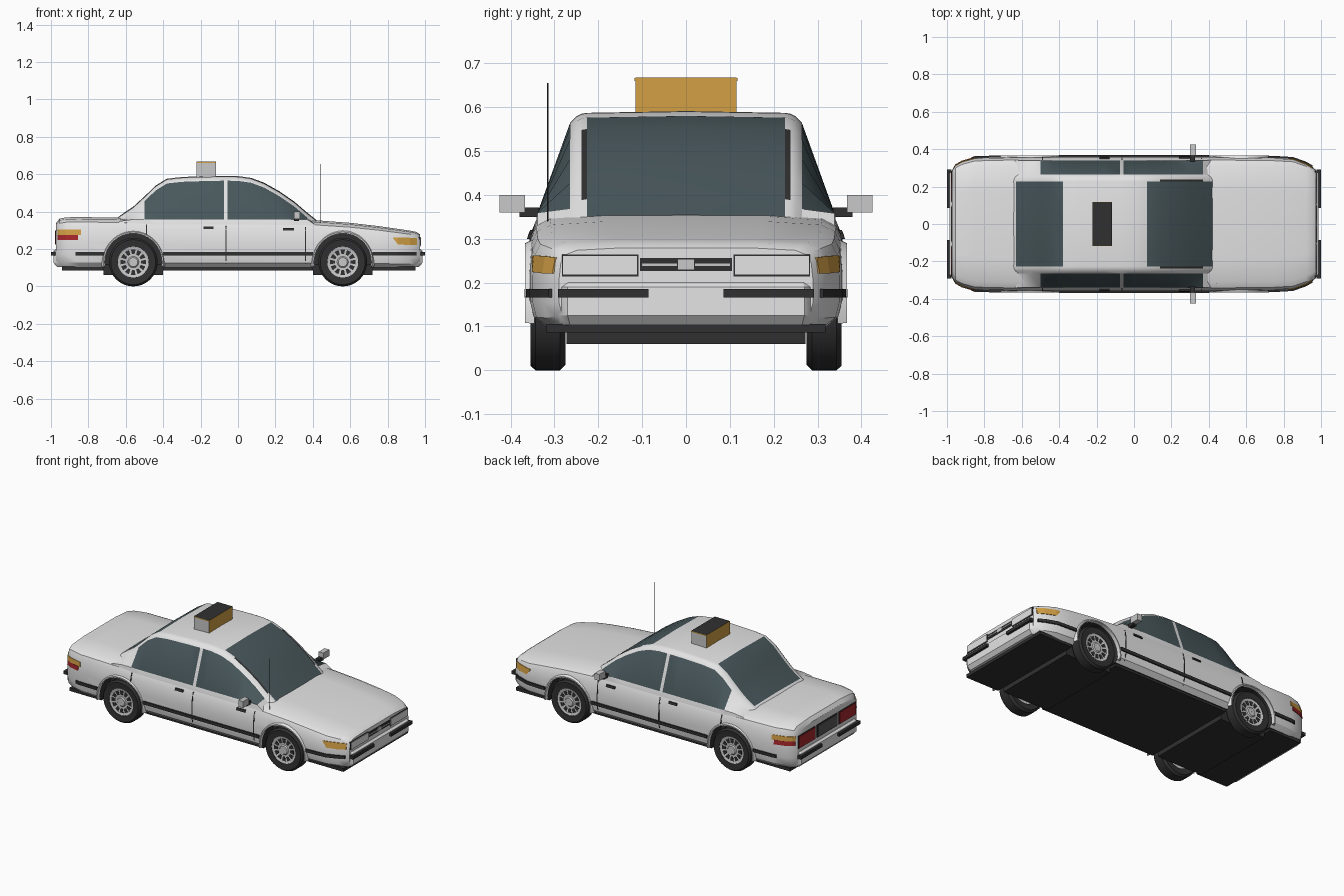
import bpy, bmesh, math
from mathutils import Vector

if "Cube" in bpy.data.objects:
    bpy.data.objects.remove(bpy.data.objects["Cube"])


def material(name, r, g, b):
    m = bpy.data.materials.new(name)
    m.use_nodes = True
    m.diffuse_color = (r, g, b, 1)
    m.node_tree.nodes["Principled BSDF"].inputs["Base Color"].default_value = (r, g, b, 1)
    return m


WHITE = material("body white", .78, .78, .78)
BLACK = material("trim black", .03, .03, .03)
GLASS = material("dark glass", .065, .095, .105)
ORANGE = material("amber", .65, .35, .06)
RED = material("lamp red", .38, .02, .025)
GREY = material("light grey", .58, .58, .58)
PLATE = material("plate grey", .1, .1, .1)


def finish(name, bm, mats, rule=None, smooth=None):
    bmesh.ops.recalc_face_normals(bm, faces=bm.faces)
    bm.normal_update()
    if rule:
        for f in bm.faces:
            f.material_index = rule(f.calc_center_median(), f.normal)
    me = bpy.data.meshes.new(name)
    bm.to_mesh(me)
    bm.free()
    ob = bpy.data.objects.new(name, me)
    bpy.context.collection.objects.link(ob)
    for m in mats:
        me.materials.append(m)
    if smooth:
        smooth_shade(ob, smooth)
    return ob


def smooth_shade(ob, angle):
    bpy.ops.object.select_all(action='DESELECT')
    ob.select_set(True)
    bpy.context.view_layer.objects.active = ob
    bpy.ops.object.shade_smooth_by_angle(angle=math.radians(angle))


def loft(name, rings, mats, rule=None, smooth=None, loop=False):
    """Skin closed rings of points; cap the ends unless looped."""
    bm = bmesh.new()
    vs = [[bm.verts.new(p) for p in r] for r in rings]
    n = len(vs[0])
    pairs = list(zip(vs, vs[1:])) + ([(vs[-1], vs[0])] if loop else [])
    for a, b in pairs:
        for i in range(n):
            j = (i + 1) % n
            bm.faces.new((a[i], a[j], b[j], b[i]))
    if not loop:
        bm.faces.new(vs[0])
        bm.faces.new(vs[-1])
    return finish(name, bm, mats, rule, smooth)


def box(name, x, y, z, mats, rule=None, bevel=0):
    bm = bmesh.new()
    bmesh.ops.create_cube(bm, size=1)
    for v in bm.verts:
        v.co = Vector([(r[0] + r[1]) / 2 + c * (r[1] - r[0]) for c, r in zip(v.co, (x, y, z))])
    if bevel:
        bmesh.ops.bevel(bm, geom=bm.edges[:], offset=bevel, segments=2, affect='EDGES', profile=.5)
    return finish(name, bm, mats, rule)


def lathe(name, profile, centre, mats, smooth=35, steps=40):
    """Spin (radius, y) points about an axis along y."""
    cx, cz = centre
    rings = []
    for i in range(steps):
        a = 2 * math.pi * i / steps
        rings.append([(cx + r * math.cos(a), y, cz + r * math.sin(a)) for r, y in profile])
    return loft(name, rings, mats, None, smooth, True)


# Body: stations of x, half width, top, bottom
STATIONS = [(-.972, .29, .335, .112), (-.955, .315, .357, .105), (-.92, .335, .364, .1),
            (-.85, .355, .365, .1), (-.65, .36, .363, .1), (-.45, .36, .354, .1),
            (.35, .36, .352, .1), (.45, .36, .346, .1), (.6, .358, .335, .1),
            (.75, .356, .318, .1), (.85, .35, .304, .1), (.92, .325, .294, .1),
            (.955, .305, .287, .105), (.972, .29, .276, .112)]
SECTION = [(.9, 0), (.975, .1), (1, .27), (1, .55), (.985, .8), (.95, .92), (.86, .985), (.5, 1.02)]


def half_section(x):
    for a, b in zip(STATIONS, STATIONS[1:]):
        if x <= b[0]:
            break
    t = (x - a[0]) / (b[0] - a[0])
    w, zt, zb = [p + (q - p) * t for p, q in zip(a[1:], b[1:])]
    return [(w * fy, zb + (zt - zb) * fz) for fy, fz in SECTION]


def side_y(x, z):
    """Half width of the body at a given x and height."""
    pts = half_section(x)
    for (y0, z0), (y1, z1) in zip(pts, pts[1:]):
        if z <= z1:
            return y0 + (y1 - y0) * (z - z0) / (z1 - z0)
    return y1


def mirrored_ring(x, half):
    return [(x, y, z) for y, z in half] + [(x, -y, z) for y, z in reversed(half) if y > 0]


body = loft("body", [mirrored_ring(s[0], half_section(s[0])) for s in STATIONS],
            [WHITE, BLACK], lambda c, n: 1 if n.z < -.9 else 0)

# Wheel arches cut from the body, leaving black liners
for x in (-.56, .56):
    for s in (-1, 1):
        ring = [(x + .155 * math.cos(a), .13 + .155 * math.sin(a))
                for a in [2 * math.pi * i / 40 for i in range(40)]]
        cutter = loft("arch_cutter", [[(u, s * y, v) for u, v in ring] for y in (.255, .45)],
                      [WHITE, BLACK], lambda c, n: 1)
        cutter.hide_render = True
        mod = body.modifiers.new("arch", 'BOOLEAN')
        mod.operation, mod.solver, mod.object = 'DIFFERENCE', 'EXACT', cutter
        bpy.context.view_layer.objects.active = body
        bpy.ops.object.modifier_apply(modifier=mod.name)
        bpy.data.objects.remove(cutter)
smooth_shade(body, 32)

# Cabin: x and roof height; windows chosen by band
ROOF = [(-.66, .352), (-.63, .375), (-.56, .422), (-.5, .477), (-.44, .535), (-.38, .572),
        (-.3, .581), (-.15, .586), (-.075, .587), (-.055, .587), (0, .586), (.07, .576),
        (.14, .55), (.22, .505), (.3, .45), (.37, .39), (.42, .35)]


def cabin_half(zt):
    return [(.345, .318), (.339, min(.358, zt - .026)), (.264, zt - .022), (.25, zt - .008),
            (.238, zt - .002), (.226, zt), (0, zt + .004)]


def cabin_colour(c, n):
    y = abs(c.y)
    if .28 < y < .32 and -.5 < c.x < .37 and not -.075 < c.x < -.055:
        return 1
    if y < .2 and n.z > .1 and (-.63 < c.x < -.38 or .07 < c.x < .41):
        return 1
    return 2 if .228 < y < .236 and .13 < c.x < .37 else 0


loft("cabin", [mirrored_ring(x, cabin_half(z)) for x, z in ROOF],
     [WHITE, GLASS, BLACK], cabin_colour, 25)


# Strips and lamps that follow the body side
def wrap(name, points, mat, depth=.004):
    for s, label in ((1, "left_"), (-1, "right_")):
        rings = []
        for x, z0, z1 in points:
            a, b = side_y(x, z0), side_y(x, z1)
            rings.append([(x, s * (a - .01), z0), (x, s * (a + depth), z0),
                          (x, s * (b + depth), z1), (x, s * (b - .01), z1)])
        loft(label + name, rings, [mat])


def seam(name, x, z0, z1):
    for s, label in ((1, "left_"), (-1, "right_")):
        rings = []
        for i in range(9):
            z = z0 + (z1 - z0) * i / 8
            y = side_y(x, z)
            rings.append([(x + dx, s * (y + dy), z) for dx, dy in
                          ((-.003, -.01), (.003, -.01), (.003, .002), (-.003, .002))])
        loft(label + name, rings, [BLACK])


for name, xs in (("door_strip", (-.4, .4)), ("rear_strip", (-.87, -.85, -.715)),
                 ("front_strip", (.72, .75, .85, .92, .955))):
    wrap(name, [(x, .166, .185) for x in xs], BLACK, .008)
wrap("front_handle", [(.24, .299, .312), (.3, .299, .312)], BLACK, .008)
wrap("rear_handle", [(-.185, .308, .32), (-.13, .308, .32)], BLACK, .008)
wrap("front_marker", [(.83, .256, .262), (.855, .224, .262), (.92, .221, .26), (.958, .221, .257)], ORANGE)
wrap("rear_marker", [(x, .275, .304) for x in (-.965, -.955, -.92, -.84)], ORANGE)
wrap("rear_side_lamp", [(x, .248, .275) for x in (-.965, -.955, -.92, -.855)], RED)
seam("rear_door_seam", -.49, .26, .35)
seam("middle_door_seam", -.065, .12, .35)
seam("front_door_seam", .36, .12, .34)

# Bumpers, with paired rubber strips
for e, label in ((1, "front_"), (-1, "rear_")):
    plan = [(.93, .3), (.965, .29), (.986, .27)]
    outline = [(e * x, y) for x, y in plan] + [(e * x, -y) for x, y in reversed(plan)]
    loft(label + "bumper", [[(x - e * d, y * (1 - d), z) for x, y in outline]
                            for z, d in ((.103, .02), (.125, 0), (.19, 0), (.2, .012))], [WHITE], None, 30)
    for s in (-1, 1):
        box(label + "bumper_strip", sorted((e * .975, e)), sorted((s * .085, s * .292)), (.166, .185), [BLACK])


# End lamps, grille and number plate
def end_plate(name, e, y, z, mat, lift=.003):
    box(name, sorted((e * .965, e * (.972 + lift))), sorted(y), z, [mat])


for s in (-1, 1):
    end_plate("headlamp_frame", 1, (s * .108, s * .283), (.214, .264), BLACK)
    end_plate("headlamp", 1, (s * .112, s * .28), (.218, .26), WHITE, .006)
    end_plate("tail_lamp_frame", -1, (s * .115, s * .284), (.222, .302), BLACK)
    end_plate("tail_lamp", -1, (s * .12, s * .28), (.227, .297), RED, .006)
    end_plate("grille_slot", 1, (s * .02, s * .1), (.238, .243), GREY, .006)
end_plate("grille", 1, (-.105, .105), (.226, .256), BLACK)
end_plate("grille_badge", 1, (-.018, .018), (.23, .252), GREY, .006)
end_plate("number_plate_frame", -1, (-.1, .1), (.222, .302), BLACK)
end_plate("number_plate", -1, (-.09, .09), (.23, .295), PLATE, .006)

# Underside
for x in ((-.94, -.72), (-.4, .4), (.72, .95)):
    box("underbody", x, (-.318, .318), (.086, .106), [BLACK])
for x in (-.56, .56):
    box("wheel_well", (x - .158, x + .158), (-.272, .272), (.06, .12), [BLACK])

# Wheels and arch lips
TYRE = [(.08, .28), (.118, .275), (.13, .287), (.13, .343), (.12, .355), (.083, .352)]
RIM = [(.001, .29), (.084, .29), (.084, .35), (.075, .346), (.03, .346), (.024, .352), (.001, .352)]
for x in (-.56, .56):
    for s in (-1, 1):
        lathe("tyre", [(r, s * y) for r, y in TYRE], (x, .13), [BLACK])
        lathe("rim", [(r, s * y) for r, y in RIM], (x, .13), [GREY])
        for i in range(12):
            a = math.tau * i / 12
            wedge = [(r, a + d) for r, d in ((.043, -.16), (.069, -.18), (.069, .18), (.043, .16))]
            loft("rim_slot", [[(x + r * math.cos(t), s * y, .13 + r * math.sin(t)) for r, t in wedge]
                              for y in (.343, .348)], [BLACK])
        lip = []
        for i in range(25):
            a = math.radians(-8 + 196 * i / 24)
            lip.append([(x + r * math.cos(a), s * y, .13 + r * math.sin(a))
                        for r, y in ((.153, .345), (.153, .367), (.16, .367), (.17, .345))])
        loft("arch_lip", lip, [WHITE], None, 40)

# Mirrors, aerial and roof sign
for s in (-1, 1):
    box("mirror_mount", (.3, .325), sorted((s * .335, s * .38)), (.35, .371), [BLACK])
    box("mirror", (.3, .332), sorted((s * .367, s * .425)), (.36, .4), [GREY])
lathe("aerial", [(.001, 0), (.002, 0), (.002, .325), (.001, .325)], (0, 0), [BLACK], steps=8)
aerial = bpy.context.view_layer.objects.active
aerial.rotation_euler.x = math.pi / 2
aerial.location = (.44, -.315, .33)
box("roof_sign", (-.222, -.118), (-.115, .115), (.58, .667), [GREY, ORANGE, BLACK],
    lambda c, n: 1 if abs(n.x) > .5 else 2 if n.z > .5 else 0)
for s in (-1, 1):
    box("sign_edge", (-.222, -.118), sorted((s * .112, s * .117)), (.66, .666), [ORANGE])
